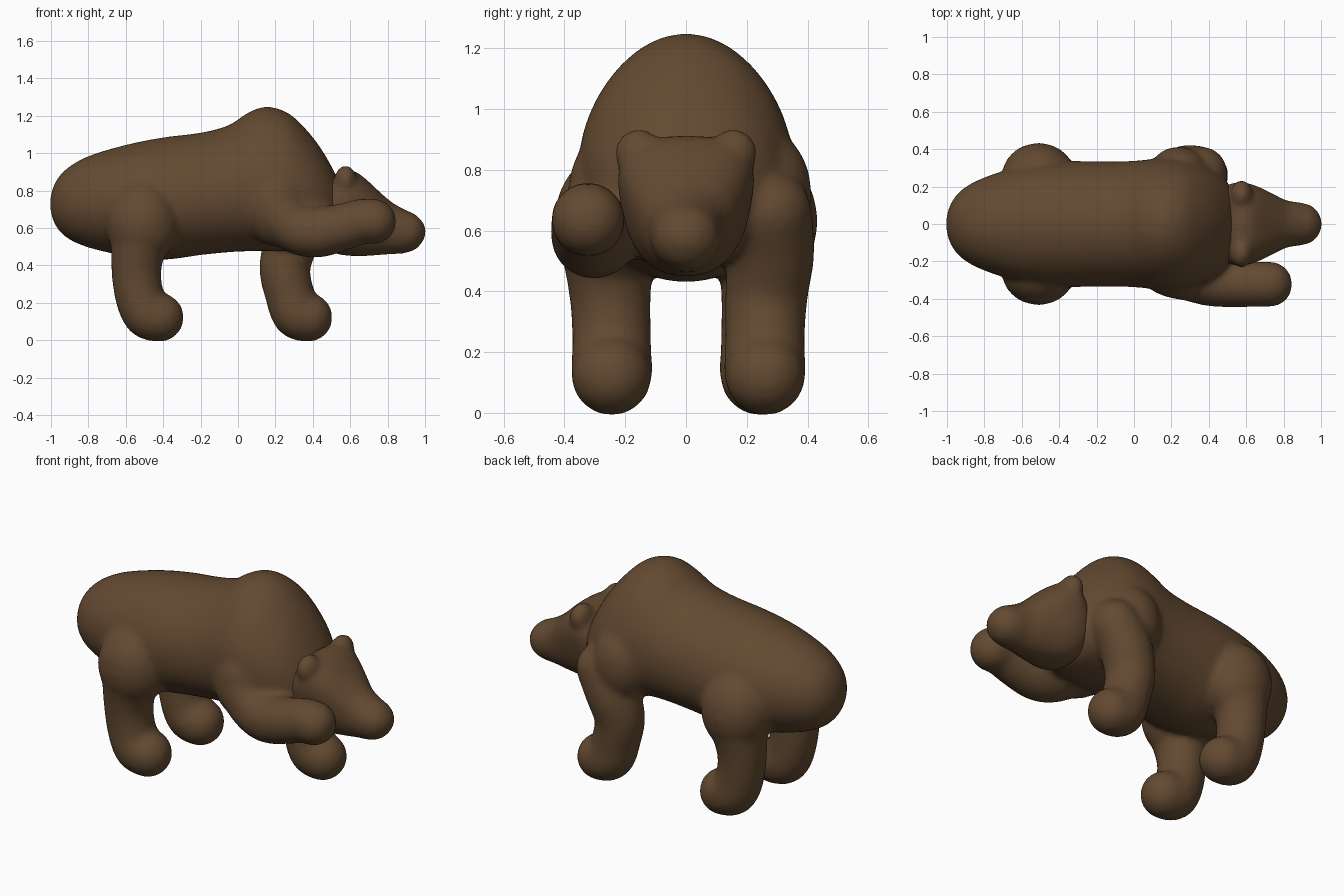
import bpy, bmesh, math
from mathutils import Matrix, Vector

if "Cube" in bpy.data.objects:
    bpy.data.objects.remove(bpy.data.objects["Cube"])

fur = bpy.data.materials.new("brown_fur")
fur.diffuse_color = (0.125, 0.068, 0.031, 1)
fur.use_nodes = True
fur.node_tree.nodes["Principled BSDF"].inputs["Base Color"].default_value = fur.diffuse_color


def spline(rows, steps):
    """Catmull-Rom interpolation through rows of numbers."""
    out = []
    for i in range(len(rows) - 1):
        a, b, c, d = (rows[max(i - 1, 0)], rows[i], rows[i + 1], rows[min(i + 2, len(rows) - 1)])
        for k in range(steps):
            t = k / steps
            out.append([0.5 * (2 * q + (r - p) * t + (2 * p - 5 * q + 4 * r - s) * t * t
                               + (3 * q - p - 3 * r + s) * t ** 3)
                        for p, q, r, s in zip(a, b, c, d)])
    out.append(list(rows[-1]))
    return out


def loft(bm, rows, n=40):
    """Rows: x, bottom z, top z, half width, taper, squareness exponent."""
    rings = []
    for x, zb, zt, hw, taper, e in spline(rows, 4):
        ring = []
        for i in range(n):
            a = 2 * math.pi * i / n
            c, s = math.cos(a), math.sin(a)
            c = math.copysign(abs(c) ** e, c)
            s = math.copysign(abs(s) ** e, s)
            ring.append(bm.verts.new((x, hw * c * (1 + taper * s), (zb + zt) / 2 + (zt - zb) / 2 * s)))
        rings.append(ring)
    for r0, r1 in zip(rings, rings[1:]):
        for i in range(n):
            j = (i + 1) % n
            bm.faces.new((r0[i], r0[j], r1[j], r1[i]))
    bm.faces.new(rings[0])
    bm.faces.new(rings[-1])


def ball(bm, pos, radii):
    m = Matrix.Translation(Vector(pos)) @ Matrix.Diagonal((*radii, 1))
    bmesh.ops.create_icosphere(bm, subdivisions=3, radius=1, matrix=m)


def limb(bm, rows):
    """Rows: x, y, z, radius."""
    for x, y, z, r in spline(rows, 7):
        ball(bm, (x, y, z), (r, r, r))


def finish(bm, name, iterations):
    bmesh.ops.recalc_face_normals(bm, faces=bm.faces)
    me = bpy.data.meshes.new(name)
    bm.to_mesh(me)
    bm.free()
    me.materials.append(fur)
    ob = bpy.data.objects.new(name, me)
    bpy.context.collection.objects.link(ob)
    rm = ob.modifiers.new("fuse", 'REMESH')
    rm.mode = 'VOXEL'
    rm.voxel_size = 0.016
    rm.use_smooth_shade = True
    sm = ob.modifiers.new("soften", 'SMOOTH')
    sm.factor = 0.5
    sm.iterations = iterations


# Torso with shoulder hump
bm = bmesh.new()
loft(bm, [(-1.005, .70, .76, .03, 0, 1), (-.98, .62, .84, .11, 0, 1), (-.92, .55, .915, .185, 0, 1),
          (-.8, .495, .985, .25, 0, 1), (-.6, .45, 1.045, .31, 0, 1), (-.4, .43, 1.085, .335, -.03, 1),
          (-.2, .455, 1.11, .335, -.05, 1), (-.05, .47, 1.15, .335, -.08, 1), (.05, .475, 1.215, .34, -.12, 1),
          (.15, .475, 1.25, .35, -.14, 1), (.27, .475, 1.215, .345, -.13, 1), (.38, .48, 1.11, .31, -.1, 1),
          (.46, .49, 1.0, .26, -.05, 1), (.53, .53, .87, .18, 0, 1), (.57, .62, .76, .07, 0, 1)])

# Hind legs, mirrored
for s in (1, -1):
    ball(bm, (-.51, s * .25, .63), (.20, .185, .23))
    limb(bm, [(-.52, s * .26, .58, .16), (-.543, s * .25, .40, .137), (-.53, s * .245, .25, .132),
              (-.485, s * .245, .145, .135), (-.42, s * .245, .122, .132)])

# Planted front leg
ball(bm, (.24, .25, .72), (.17, .165, .22))
limb(bm, [(.36, .275, .66, .14), (.29, .28, .53, .145), (.25, .265, .39, .138), (.275, .26, .25, .133),
          (.315, .26, .145, .136), (.375, .26, .122, .132)])

# Raised front leg reaching forward
ball(bm, (.2, -.23, .72), (.17, .16, .22))
limb(bm, [(.22, -.25, .68, .15), (.31, -.28, .6, .137), (.42, -.305, .578, .138), (.56, -.32, .605, .127),
          (.66, -.322, .635, .122), (.725, -.322, .635, .123)])
finish(bm, "body_and_legs", 14)

# Head: broad skull narrowing to a rounded muzzle
bm = bmesh.new()
loft(bm, [(.45, .50, .80, .17, .1, .85), (.5, .47, .87, .205, .15, .8), (.56, .455, .91, .215, .2, .75),
          (.62, .45, .905, .205, .22, .75), (.68, .45, .865, .185, .22, .8), (.75, .455, .80, .155, .15, .85),
          (.82, .46, .74, .125, .05, .95), (.89, .465, .70, .115, 0, 1), (.95, .485, .672, .098, 0, 1),
          (.99, .53, .63, .055, 0, 1), (1.006, .57, .59, .01, 0, 1)])
# Ears
for s in (1, -1):
    ball(bm, (.575, s * .155, .855), (.06, .08, .08))
finish(bm, "head", 8)
